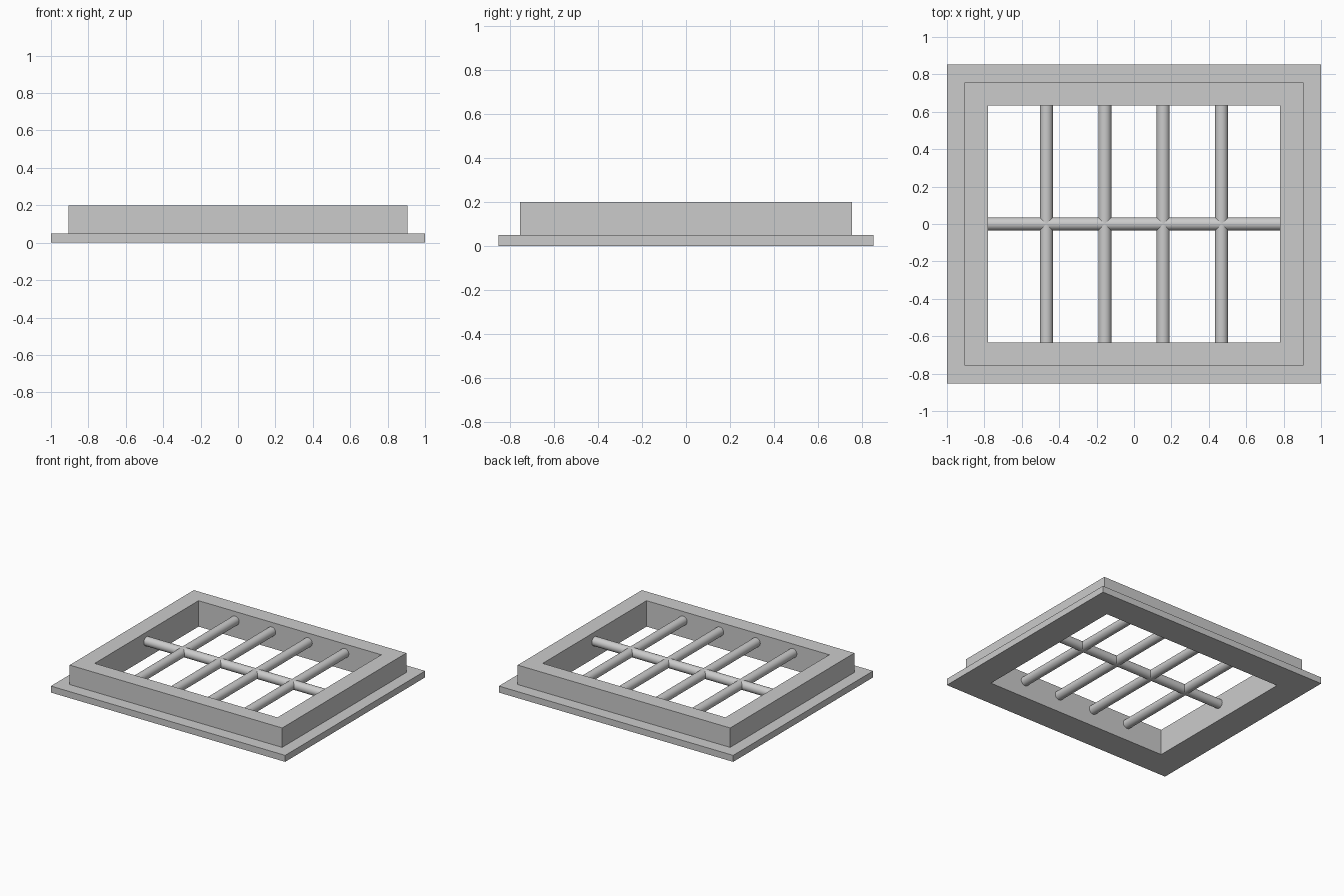
import bpy
import bmesh
from math import radians
from mathutils import Matrix

default_cube = bpy.data.objects.get("Cube")
if default_cube:
    bpy.data.objects.remove(default_cube, do_unlink=True)

OPEN_X, OPEN_Y = 0.78, 0.633
BAR_RADIUS, BAR_Z = 0.035, 0.13
BAR_SPACING = 2 * OPEN_X / 5

# Single grey material
grey = bpy.data.materials.new("plain_grey")
grey.use_nodes = True
colour = (0.6, 0.6, 0.6, 1)
grey.diffuse_color = colour
grey.node_tree.nodes["Principled BSDF"].inputs["Base Color"].default_value = colour


def add_object(name, bm):
    bmesh.ops.recalc_face_normals(bm, faces=bm.faces)
    mesh = bpy.data.meshes.new(name)
    bm.to_mesh(mesh)
    bm.free()
    mesh.materials.append(grey)
    obj = bpy.data.objects.new(name, mesh)
    bpy.context.collection.objects.link(obj)
    return obj


# Stepped frame: rectangular rings (half width, half depth, height) joined in a closed loop
bm = bmesh.new()
profile = [
    (1, 0.853, 0), (1, 0.853, 0.05),
    (0.907, 0.757, 0.05), (0.907, 0.757, 0.2),
    (OPEN_X, OPEN_Y, 0.2), (OPEN_X, OPEN_Y, 0),
]
rings = [[bm.verts.new((sx * w, sy * d, z))
          for sx, sy in ((-1, -1), (1, -1), (1, 1), (-1, 1))]
         for w, d, z in profile]
for i, ring in enumerate(rings):
    following = rings[(i + 1) % len(rings)]
    for j in range(4):
        k = (j + 1) % 4
        bm.faces.new((ring[j], ring[k], following[k], following[j]))
add_object("frame", bm)


# Round bars spanning the opening
def add_bar(name, length, axis, x=0):
    bm = bmesh.new()
    matrix = Matrix.Translation((x, 0, BAR_Z)) @ Matrix.Rotation(radians(90), 4, axis)
    bmesh.ops.create_cone(bm, cap_ends=True, segments=32, radius1=BAR_RADIUS,
                          radius2=BAR_RADIUS, depth=length, matrix=matrix)
    bar = add_object(name, bm)
    bpy.ops.object.select_all(action="DESELECT")
    bar.select_set(True)
    bpy.context.view_layer.objects.active = bar
    bpy.ops.object.shade_smooth_by_angle(angle=radians(30))


add_bar("cross_bar", 2 * OPEN_X, "Y")
for i in range(4):
    add_bar(f"long_bar_{i + 1}", 2 * OPEN_Y, "X", (i - 1.5) * BAR_SPACING)
